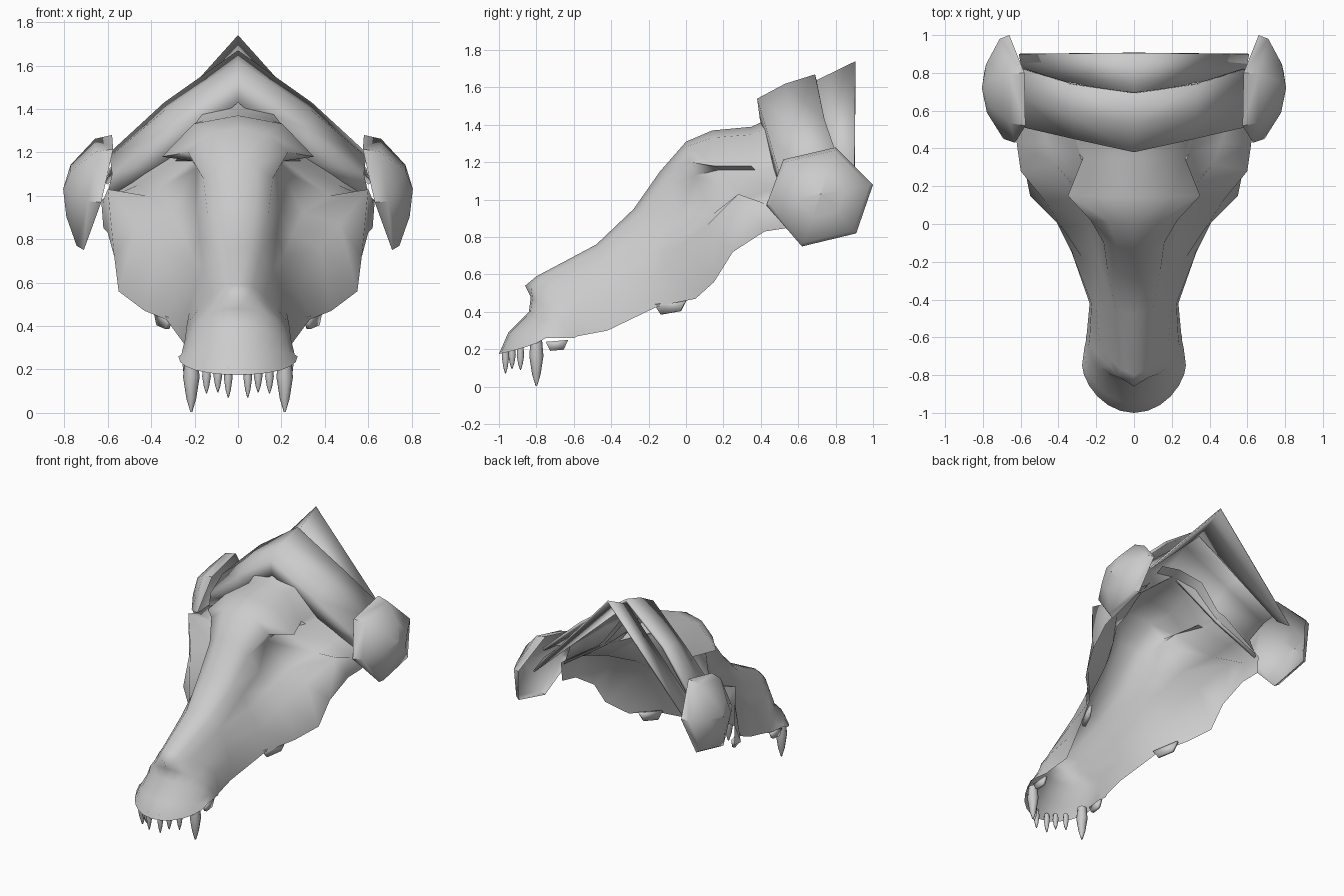
import bpy, math
from mathutils import Vector

if "Cube" in bpy.data.objects:
    bpy.data.objects.remove(bpy.data.objects["Cube"])

bone = bpy.data.materials.new("bone grey")
bone.use_nodes = True
bone.diffuse_color = (0.6, 0.6, 0.6, 1)
bone.node_tree.nodes["Principled BSDF"].inputs["Base Color"].default_value = (0.6, 0.6, 0.6, 1)


def make(name, verts, faces, angle=50, thickness=0):
    """Create a half part mirrored across x, with smooth shading."""
    mesh = bpy.data.meshes.new(name)
    mesh.from_pydata([tuple(v) for v in verts], [], faces)
    mesh.materials.append(bone)
    obj = bpy.data.objects.new(name, mesh)
    bpy.context.collection.objects.link(obj)
    bpy.ops.object.select_all(action="DESELECT")
    obj.select_set(True)
    bpy.context.view_layer.objects.active = obj
    bpy.ops.object.shade_smooth_by_angle(angle=math.radians(angle))
    mirror = obj.modifiers.new("mirror", "MIRROR")
    mirror.use_clip = True
    if thickness:
        solid = obj.modifiers.new("thickness", "SOLIDIFY")
        solid.thickness = thickness
        solid.offset = -1
    return obj


def loft(name, rows, closed=False, **options):
    """Skin a list of equally long rows of points."""
    n = len(rows[0])
    faces = []
    for i in range(len(rows) - 1):
        for c in range(n if closed else n - 1):
            d = (c + 1) % n
            faces.append((i * n + c, i * n + d, (i + 1) * n + d, (i + 1) * n + c))
    return make(name, [p for row in rows for p in row], faces, **options)


def muzzle_arc(width, centre, depth, top, drop):
    """Quarter ring around the front of the muzzle."""
    row = []
    for k in range(7):
        u = k / 6
        t = u * math.pi / 2
        row.append((width * math.sin(t), centre - depth * math.cos(t) ** 1.25, top - drop * u * u))
    return row


def skull_row(crest, *side):
    """Section from crest to lower rim, with a rounded shoulder added."""
    top, edge = Vector((0, *crest)), Vector(side[0])
    shoulder = top.lerp(edge, 0.58)
    shoulder.z = top.z - 0.2 * (top.z - edge.z)
    return [top, shoulder, *side]


# Muzzle: lip, upper lip, nose hollow, tip of the nasal bone
muzzle = [
    muzzle_arc(.275, -.75, .25, .175, -.085),
    muzzle_arc(.27, -.71, .24, .29, .03),
    muzzle_arc(.262, -.65, .19, .40, .14),
    muzzle_arc(.255, -.62, .21, .48, .22),
    skull_row((-.86, .54), (.08, -.81, .53), (.13, -.75, .5), (.19, -.69, .44), (.24, -.64, .37), (.255, -.60, .26)),
]

# Sections back over brow and cheekbone, each listed as
# crest, brow edge, inner socket, socket floor, cheek ridge, rim
sections = [
    ((-.80, .59), (.07, -.77, .58), (.12, -.72, .54), (.18, -.66, .48), (.235, -.60, .41), (.25, -.58, .27)),
    ((-.48, .76), (.10, -.46, .73), (.16, -.44, .66), (.2, -.43, .57), (.225, -.42, .46), (.235, -.42, .30)),
    ((-.28, .95), (.14, -.25, .91), (.18, -.20, .83), (.21, -.18, .72), (.28, -.17, .58), (.33, -.15, .43)),
    ((-.14, 1.15), (.16, -.10, 1.08), (.19, -.03, .93), (.25, 0, .82), (.38, -.02, .76), (.43, .05, .47)),
    ((0, 1.31), (.23, .02, 1.2), (.19, .05, 1.13), (.30, .14, .92), (.47, .12, .87), (.55, .15, .56)),
    ((.14, 1.37), (.35, .15, 1.18), (.21, .18, 1.16), (.42, .32, 1), (.60, .28, 1.03), (.57, .25, .72)),
    ((.35, 1.39), (.27, .35, 1.18), (.29, .37, 1.16), (.46, .43, 1.05), (.62, .42, .98), (.60, .42, .83)),
    ((.48, 1.45), (.30, .52, 1.22), (.34, .55, 1.18), (.50, .55, 1.07), (.63, .55, .98), (.62, .55, .85)),
]
loft("skull", muzzle + [skull_row(*s) for s in sections], angle=75)

# Peaked band across the top of the head, rolled under at its front edge
loft("head_band", [
    [(0, .395, 1.43), (.32, .47, 1.16), (.61, .53, .97)],
    [(0, .38, 1.54), (.32, .45, 1.31), (.58, .51, 1.1)],
    [(0, .53, 1.62), (.33, .58, 1.4), (.59, .66, 1.18)],
    [(0, .69, 1.67), (.34, .74, 1.43), (.59, .82, 1.2)],
], angle=110, thickness=0.02)

# Flat-sided panel rising behind the band
loft("rear_panel", [
    [(0, .68, 1.63), (.59, .80, 1.13)],
    [(0, .905, 1.74), (.61, .9, 1.06)],
], thickness=0.012)

# Hollow domed side discs with six corners
rim = [Vector(p) for p in (
    (.575, .52, 1.215), (.58, .80, 1.28), (.66, 1, 1.08),
    (.72, .91, .82), (.71, .62, .75), (.63, .43, .97))]
peak = Vector((.805, .72, 1.03))


def disc_ring(scale, blend):
    """Rim scaled toward the peak and pushed outward."""
    ring = []
    for p in rim:
        q = peak.lerp(p, scale)
        q.x = p.x + (peak.x - p.x) * blend
        ring.append(q)
    return ring


loft("side_disc", [disc_ring(1, 0), disc_ring(.93, .35), disc_ring(.45, .85),
                   disc_ring(.01, 1)], closed=True)


def tooth(name, x, y, top, tip, radius):
    """Tapered fang pointing down."""
    rings = []
    for u, r in ((0, .8), (.35, 1), (.75, .6), (1, .12)):
        ring = []
        for k in range(8):
            a = -k * math.tau / 8
            ring.append((x + radius * r * math.cos(a), y + radius * r * math.sin(a),
                         top + (tip - top) * u))
        rings.append(ring)
    loft(name, rings, closed=True)


# Front teeth follow the lip, then the canine
for i, (x, y, tip) in enumerate(((.045, -.965, .07), (.093, -.93, .095), (.145, -.885, .09))):
    tooth(f"incisor_{i + 1}", x, y, .21, tip, .02)
tooth("canine", .215, -.8, .25, .005, .038)


def cheek_tooth(name, start, end, depth):
    """Small trapezoid blade hanging from the jaw rim."""
    a, b = Vector(start), Vector(end)
    down = Vector((0, 0, -depth))
    verts = [a, a.lerp(b, .2) + down, a.lerp(b, .8) + down, b]
    make(name, verts, [(0, 1, 2, 3)], angle=30, thickness=0.02)


cheek_tooth("premolar", (.255, -.75, .24), (.25, -.63, .25), .05)
cheek_tooth("molar", (.32, -.17, .44), (.39, 0, .47), .06)
